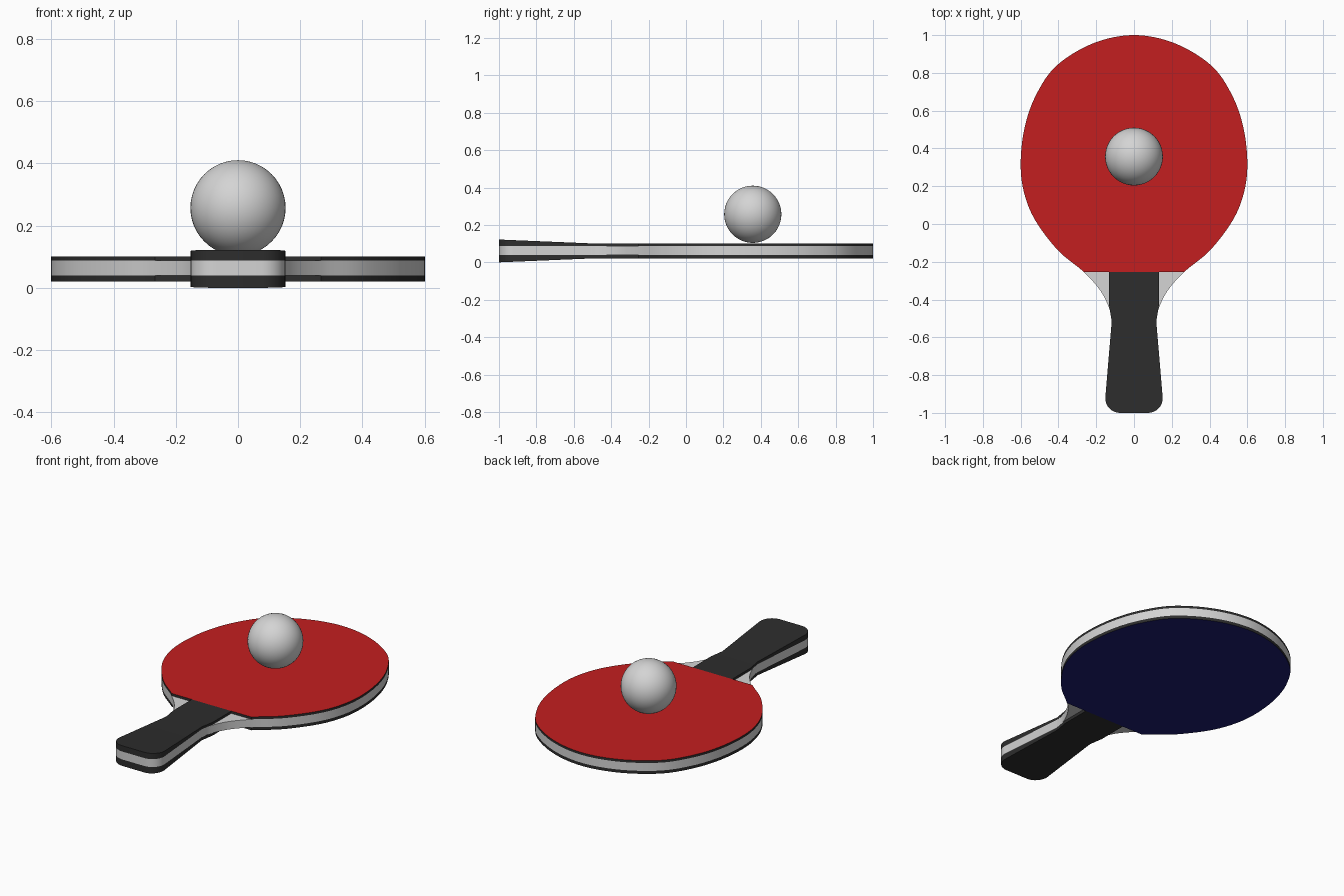
import bpy, bmesh, math
from mathutils import Vector

if "Cube" in bpy.data.objects:
    bpy.data.objects.remove(bpy.data.objects["Cube"])


def material(name, rgb):
    m = bpy.data.materials.new(name)
    m.diffuse_color = (*rgb, 1)
    m.use_nodes = True
    m.node_tree.nodes["Principled BSDF"].inputs["Base Color"].default_value = m.diffuse_color
    return m


RED = material("red_rubber", (0.55, 0.013, 0.014))
BLUE = material("dark_blue_rubber", (0.012, 0.012, 0.165))
DARK = material("dark_grey", (0.026, 0.026, 0.026))
PALE = material("pale_grey", (0.66, 0.66, 0.66))


def spline(pts, n=8):
    """Smooth curve through (half width, y) points."""
    p = [Vector(q) for q in pts]
    p = [2 * p[0] - p[1]] + p + [Vector((-p[-2].x, p[-2].y))]
    out = []
    for a, b, c, d in zip(p, p[1:], p[2:], p[3:]):
        for i in range(n):
            t = i / n
            out.append(0.5 * (2 * b + (c - a) * t + (2 * a - 5 * b + 4 * c - d) * t**2
                              + (3 * b - a - 3 * c + d) * t**3))
    return [tuple(q) for q in out] + [tuple(p[-2])]


def slab(name, rows, bottom, top, mats, face_dir=0):
    """Symmetric plate; face_dir +1/-1 gives the top/bottom the second colour."""
    bm = bmesh.new()
    rings = []
    for w, y in rows:
        zs = (bottom(y), top(y))
        rings.append([bm.verts.new((x, y, z)) for x, z in
                      ((-w, zs[0]), (w, zs[0]), (w, zs[1]), (-w, zs[1]))])
    for a, b in zip(rings, rings[1:]):
        for i in range(4):
            j = (i + 1) % 4
            bm.faces.new((a[i], a[j], b[j], b[i]))
    bm.faces.new(rings[0])
    bm.faces.new(rings[-1])
    bmesh.ops.remove_doubles(bm, verts=bm.verts, dist=1e-5)
    bmesh.ops.recalc_face_normals(bm, faces=bm.faces)
    bm.normal_update()
    for f in bm.faces:
        f.material_index = int(face_dir != 0 and f.normal.z * face_dir > 0.5)
    me = bpy.data.meshes.new(name)
    bm.to_mesh(me)
    bm.free()
    for m in mats:
        me.materials.append(m)
    ob = bpy.data.objects.new(name, me)
    bpy.context.collection.objects.link(ob)
    bpy.ops.object.select_all(action='DESELECT')
    ob.select_set(True)
    bpy.context.view_layer.objects.active = ob
    bpy.ops.object.shade_smooth_by_angle(angle=math.radians(30))


# Outlines: rounded handle butt, neck, and oval head
R = 0.078
butt = [(0.152 - R + R * math.sin(a), -1 + R - R * math.cos(a))
        for a in (math.pi / 2 * i / 8 for i in range(9))]
handle = butt + [(0.118, -0.515)]
neck = spline([(0.118, -0.515), (0.13, -0.45), (0.178, -0.353), (0.267, -0.253),
               (0.402, -0.14), (0.523, 0.02), (0.583, 0.17), (0.6, 0.33), (0.577, 0.52),
               (0.515, 0.69), (0.408, 0.84), (0.215, 0.957), (0, 1)])
head = [p for p in neck if p[1] >= -0.2535]


# Wooden core running through the head and handle
LOW, HIGH = 0.039, 0.087
slab("wooden_core", handle + neck[1:], lambda y: LOW, lambda y: HIGH, [PALE])

# Rubber sheets with dark edges
slab("top_rubber", head, lambda y: HIGH, lambda y: 0.101, [DARK, RED], 1)
slab("bottom_rubber", head, lambda y: 0.021, lambda y: LOW, [DARK, BLUE], -1)

# Handle grips, thickening toward the butt
grip = handle + [(0.132, -0.43), (0.132, -0.2525)]


def flare(y):
    return 0.021 * max(0, (-0.5 - y) / 0.5)


slab("top_grip", grip, lambda y: HIGH, lambda y: 0.101 + flare(y), [DARK])
slab("bottom_grip", grip, lambda y: 0.021 - flare(y), lambda y: LOW, [DARK])

# Ball resting on the head
bpy.ops.mesh.primitive_uv_sphere_add(segments=48, ring_count=24, radius=0.153,
                                     location=(0, 0.357, 0.257))
ball = bpy.context.object
ball.name = "ball"
ball.data.materials.append(PALE)
bpy.ops.object.shade_smooth()
